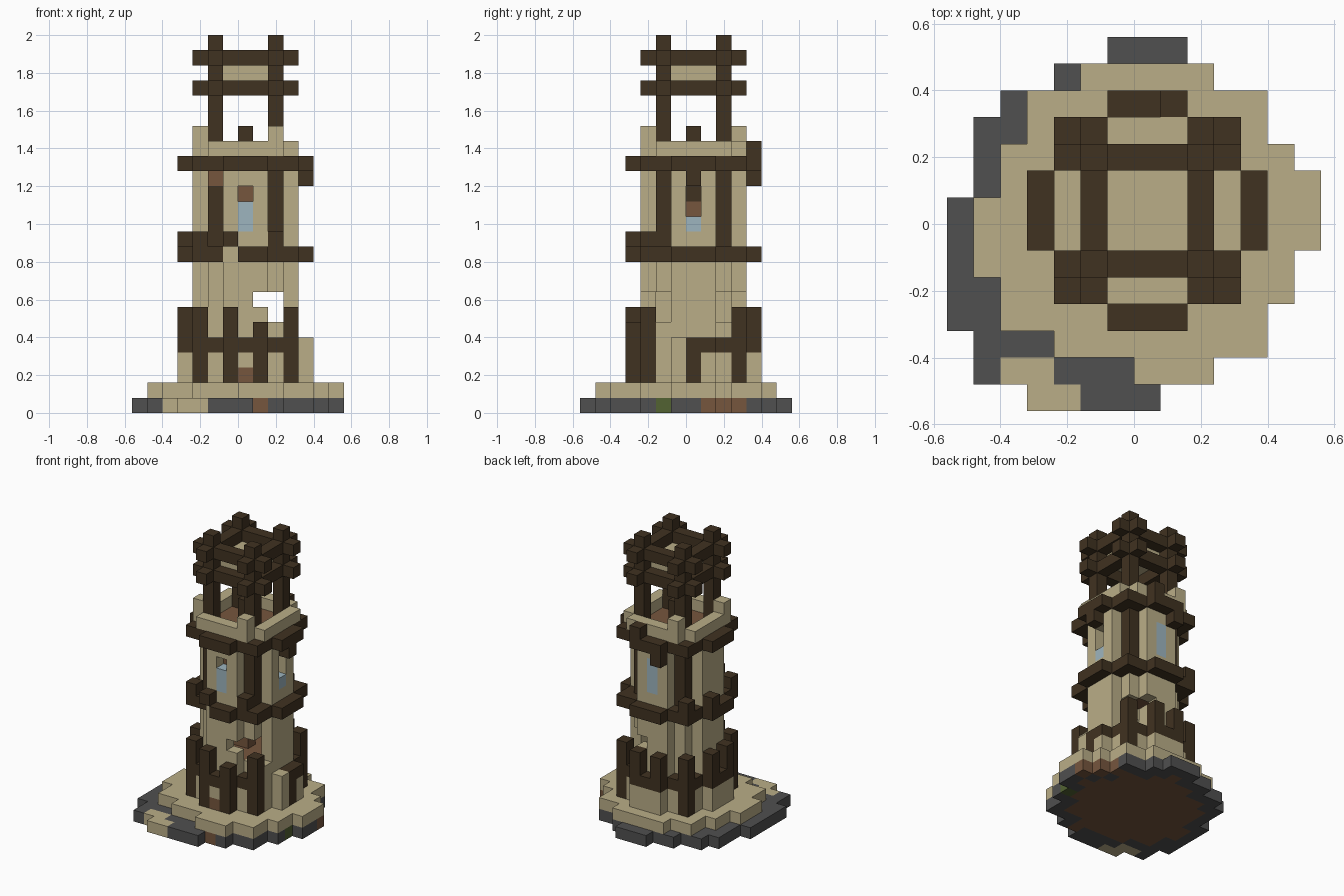
import bpy, bmesh
from mathutils import Vector

if "Cube" in bpy.data.objects:
    bpy.data.objects.remove(bpy.data.objects["Cube"])

S = 0.08  # block size
COLOURS = {
    "sandstone": (0.49, 0.42, 0.245),
    "dark_timber": (0.051, 0.032, 0.015),
    "grey_stone": (0.08, 0.08, 0.08),
    "brown_wood": (0.18, 0.093, 0.048),
    "pale_glass": (0.34, 0.46, 0.52),
    "moss_green": (0.084, 0.122, 0.032),
}
mats = {}
for name, rgb in COLOURS.items():
    m = bpy.data.materials.new(name)
    m.use_nodes = True
    m.diffuse_color = (*rgb, 1)
    node = m.node_tree.nodes["Principled BSDF"]
    node.inputs["Base Color"].default_value = (*rgb, 1)
    node.inputs["Roughness"].default_value = 0.9
    mats[name] = m

cells = {}  # (x, y, layer) -> (part, colour)


def put(part, colour, xy, layers):
    for x, y in xy:
        for z in layers:
            cells[x, y, z] = (part, colour)


def cut(xy, layers):
    for x, y in xy:
        for z in layers:
            cells.pop((x, y, z), None)


def shell(r0, r1):
    """Grid cells whose distance from the tower axis lies between two radii."""
    span = range(-5, 6)
    return [(x, y) for x in span for y in span if r0 <= (x * x + y * y) ** 0.5 <= r1]


def rows(first, runs):
    """Cells of a plan given as one left/right run per row, front to back."""
    return {(x, first + i) for i, (a, b) in enumerate(runs) for x in range(a, b + 1)}


def corners(n):
    return [(a, b) for a in (-n, n) for b in (-n, n)]


# Stepped base: stone foundation and the sandstone terrace on it
ground = rows(-7, [(-4, 0), (-6, 2), (-6, 4), (-7, 4), (-7, 5), (-7, 5), (-7, 6),
                   (-7, 6), (-6, 6), (-6, 5), (-6, 4), (-5, 4), (-3, 2), (-1, 1)])
terrace = rows(-6, [(0, 2), (-3, 4), (-5, 4), (-5, 5), (-6, 5), (-6, 6),
                    (-6, 6), (-5, 6), (-5, 5), (-4, 4), (-4, 4), (-2, 2)])
near = [(i, j) for i in (-1, 0, 1) for j in (-1, 0, 1)]
earth = [c for c in terrace if all((c[0] + i, c[1] + j) in ground for i, j in near)]
put("foundation", "grey_stone", ground, [0])
put("foundation", "brown_wood", earth + [(1, -6), (6, 1), (5, 2), (4, 3)], [0])
put("foundation", "sandstone", [(-5, -6), (-4, -6), (-4, -7), (-3, -7)], [0])
put("foundation", "moss_green", [(5, -2)], [0])
put("terrace", "sandstone", terrace, [1])

# Tower wall and inner floors
wall = shell(2.5, 3.2)
ring = shell(3.5, 4.3)
floor = shell(0, 2.3)
put("tower_wall", "sandstone", wall, range(2, 17))
put("inner_floor", "brown_wood", floor, [5, 10, 16])
put("inner_floor", "brown_wood", [(-1, 0), (0, 0)], [6])

# Broken openings through front and back
for s in (-1, 1):
    cut([(2, 2 * s)], [6, 7])
    cut([(1, 3 * s)], [7])

# Lower skirt wall with its rail and uneven posts
put("skirt_wall", "sandstone", ring, [2, 3])
put("skirt_rail", "dark_timber", ring, [4])
put("skirt_wall", "sandstone", [(4, -1)], [4])
put("skirt_wall", "sandstone", [(3, -2)], [4, 5])
put("skirt_post", "dark_timber", corners(3) + [(-1, -4)], range(2, 7))
put("skirt_post", "dark_timber", [(1, -4)], range(2, 6))
put("skirt_post", "dark_timber", [(4, 0)], range(2, 5))
put("skirt_post", "dark_timber", [(-4, -1), (-4, 1), (-1, 4), (1, 4)], range(4, 7))
put("door_step", "brown_wood", [(0, -4)], [2])

# Timber bands, some blocks shifted up or down
put("middle_band", "dark_timber", ring, [10])
put("middle_band", "dark_timber",
    [(-1, -4), (2, -3), (-3, -3), (-3, 3), (-4, 1)], [11])
cut([(-1, -4)], [10])
put("upper_band", "dark_timber", ring, [16])
put("upper_band", "dark_timber", [(4, 0), (-1, 4)], [15])
put("upper_band", "dark_timber", [(1, 4)], [17])

# Corner pillars of the upper storey
put("corner_pillar", "dark_timber", corners(2), range(11, 17))
put("corner_pillar", "brown_wood", [(-2, -2)], [15])

# Windows with recessed lintels
put("window_glass", "pale_glass", [(0, -3)], [12, 13])
put("window_glass", "pale_glass", [(0, 3)], [12, 13, 14])
put("window_glass", "pale_glass", [(3, 0)], [12])
cut([(0, -3)], [14])
cut([(3, 0)], [13, 14])
put("window_lintel", "brown_wood", [(0, -2)], [14])
put("window_lintel", "brown_wood", [(2, 0)], [13])
put("window_lintel", "dark_timber", [(2, 0)], [14])

# Parapet, merlons and the stub on the deck
put("parapet", "sandstone", shell(2.9, 3.7), [17])
put("parapet", "sandstone", [(2, -3), (-3, -2), (-2, 3)], [18])
put("deck_stub", "dark_timber", [(0, 0)], [17, 18])

# Open belfry: posts, crossing rails and roof plate
put("belfry_post", "dark_timber", corners(2), range(17, 25))
rail = [(a, b) for a in range(-3, 4) for b in (-2, 2)]
put("belfry_rail", "dark_timber", rail + [(b, a) for a, b in rail], [21, 23])
plate = [(a, b) for a in (-1, 0, 1) for b in (-1, 0, 1)]
put("roof_plate", "sandstone", plate, [22])


# Turn the blocks of each part into one clean mesh of outer faces
def build(part):
    bm = bmesh.new()
    used = sorted({c for p, c in cells.values() if p == part})
    for pos, (p, colour) in cells.items():
        if p != part:
            continue
        for axis in range(3):
            for side in (-1, 1):
                n = Vector((0, 0, 0))
                n[axis] = side
                if tuple(int(a + b) for a, b in zip(pos, n)) in cells:
                    continue
                u, v = Vector((0, 0, 0)), Vector((0, 0, 0))
                u[(axis + 1) % 3] = 0.5
                v[(axis + 2) % 3] = 0.5 * side
                mid = Vector(pos) + Vector((0.5, 0.5, 0.5)) + n / 2
                quad = [mid - u - v, mid + u - v, mid + u + v, mid - u + v]
                f = bm.faces.new([bm.verts.new(q * S) for q in quad])
                f.material_index = used.index(colour)
    bmesh.ops.remove_doubles(bm, verts=bm.verts, dist=S / 100)
    bmesh.ops.dissolve_limit(bm, angle_limit=0.01, verts=bm.verts, edges=bm.edges,
                             delimit={'MATERIAL', 'NORMAL'})
    mesh = bpy.data.meshes.new(part)
    bm.to_mesh(mesh)
    bm.free()
    for c in used:
        mesh.materials.append(mats[c])
    bpy.context.collection.objects.link(bpy.data.objects.new(part, mesh))


for part in sorted({p for p, c in cells.values()}):
    build(part)
